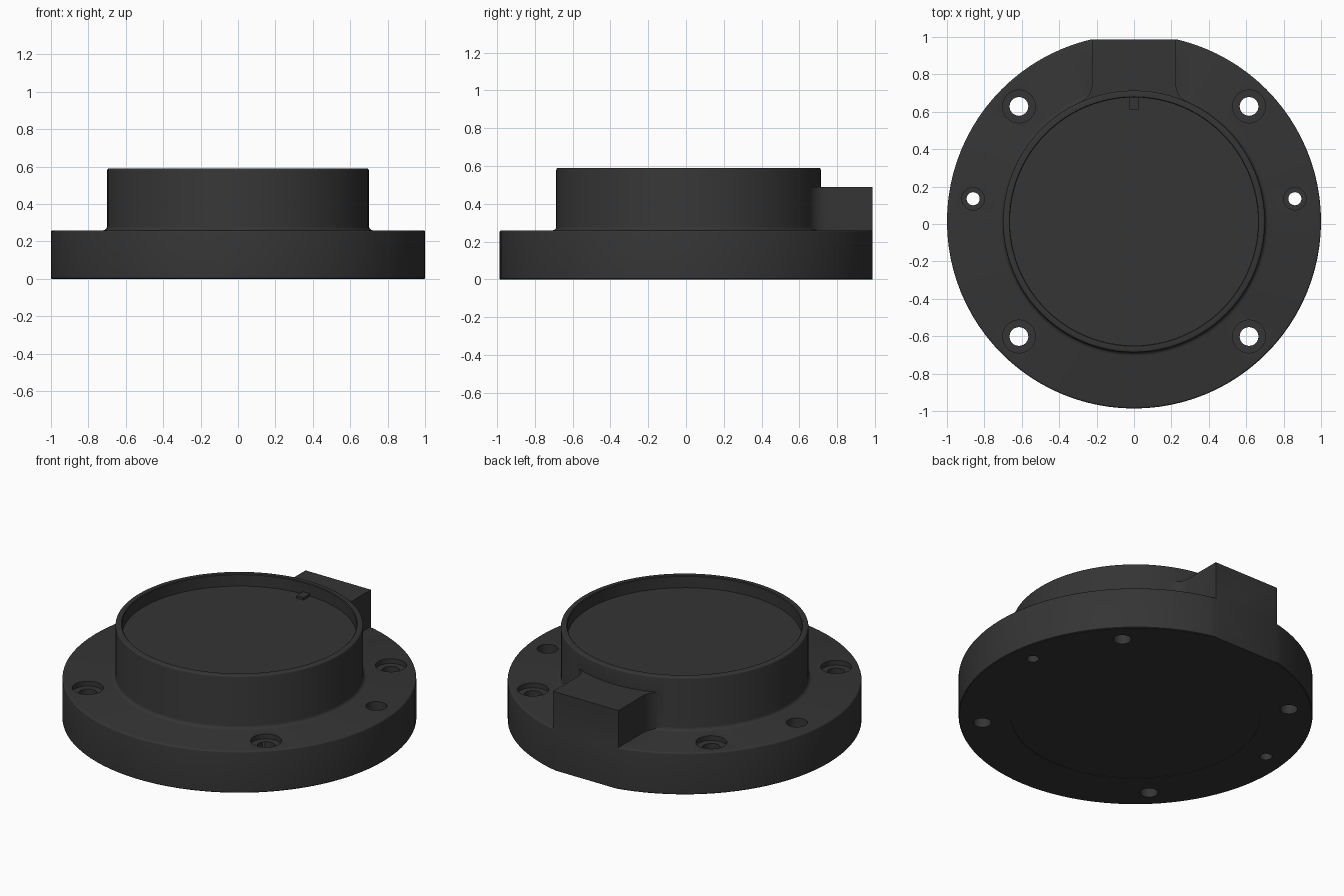
import bpy, bmesh, math

cube = bpy.data.objects.get("Cube")
if cube:
    bpy.data.objects.remove(cube, do_unlink=True)

CY = 0.0135            # axis of the round parts
FLANGE_R, FLANGE_Z = 1.0, 0.26
BOSS_R, BOSS_Z = 0.70, 0.59
RECESS_R, FLOOR_Z = 0.663, 0.515
BACK_Y = 0.987

charcoal = bpy.data.materials.new("charcoal")
charcoal.use_nodes = True
charcoal.diffuse_color = (0.035, 0.035, 0.035, 1)
charcoal.node_tree.nodes["Principled BSDF"].inputs["Base Color"].default_value = (0.035, 0.035, 0.035, 1)


def finish(name, bm):
    bmesh.ops.remove_doubles(bm, verts=bm.verts, dist=1e-5)
    bmesh.ops.recalc_face_normals(bm, faces=bm.faces)
    mesh = bpy.data.meshes.new(name)
    bm.to_mesh(mesh)
    bm.free()
    mesh.materials.append(charcoal)
    obj = bpy.data.objects.new(name, mesh)
    bpy.context.collection.objects.link(obj)
    return obj


def arc(cx, cy, r, start, end, steps=3):
    angles = [math.radians(start + (end - start) * i / steps) for i in range(steps + 1)]
    return [(cx + r * math.cos(a), cy + r * math.sin(a)) for a in angles]


def lathe(name, profile, x=0, y=CY, steps=96):
    """Revolve (radius, height) points about a vertical axis."""
    bm = bmesh.new()
    verts = [bm.verts.new((x + r, y, z)) for r, z in profile]
    edges = [bm.edges.new(pair) for pair in zip(verts, verts[1:])]
    bmesh.ops.spin(bm, geom=verts + edges, cent=(x, y, 0), axis=(0, 0, 1),
                   angle=2 * math.pi, steps=steps)
    return finish(name, bm)


def prism(name, outline, z0, z1):
    bm = bmesh.new()
    face = bm.faces.new([bm.verts.new((x, y, z0)) for x, y in outline])
    top = bmesh.ops.extrude_face_region(bm, geom=[face])["geom"]
    bmesh.ops.translate(bm, vec=(0, 0, z1 - z0),
                        verts=[v for v in top if isinstance(v, bmesh.types.BMVert)])
    return finish(name, bm)


def select_only(obj):
    bpy.ops.object.select_all(action='DESELECT')
    obj.select_set(True)
    bpy.context.view_layer.objects.active = obj


def combine(target, tool, operation):
    mod = target.modifiers.new(operation, 'BOOLEAN')
    mod.operation, mod.object, mod.solver = operation, tool, 'EXACT'
    select_only(target)
    bpy.ops.object.modifier_apply(modifier=mod.name)
    bpy.data.objects.remove(tool, do_unlink=True)


# Flange, filleted boss and recessed top in one turned profile
b, f = 0.01, 0.02
profile = [(0, 0), (FLANGE_R - 0.004, 0), (FLANGE_R, 0.004)]
profile += arc(FLANGE_R - b, FLANGE_Z - b, b, 0, 90)
profile += arc(BOSS_R + f, FLANGE_Z + f, f, 270, 180)
profile += arc(BOSS_R - b, BOSS_Z - b, b, 0, 90)
profile += [(RECESS_R + 0.004, BOSS_Z), (RECESS_R, BOSS_Z - 0.004),
            (RECESS_R, FLOOR_Z), (0, FLOOR_Z)]
body = lathe("flanged_housing", profile)

# Rear block, blended into the boss with concave corner fillets
half_w, blend = 0.225, 0.10
cx = half_w + blend
dy = math.sqrt((BOSS_R + blend) ** 2 - cx ** 2)
side = [(half_w, 1.1)]
side += arc(cx, CY + dy, blend, 180, 180 + math.degrees(math.atan2(dy, cx)), 8)
side += [(0.255, 0.60)]
outline = side + [(-x, y) for x, y in reversed(side)]
block = prism("rear_block", outline, 0.1, 0.49)
# keep the block out of the recess
combine(block, lathe("recess_keepout", [(0, -1), (0.68, -1), (0.68, 1), (0, 1), (0, -1)]), 'DIFFERENCE')
combine(body, block, 'UNION')

# Flat back face
combine(body, prism("back_cut", [(-1, BACK_Y), (1, BACK_Y), (1, 2), (-1, 2)], -1, 1), 'DIFFERENCE')


def stepped_hole(x, y, r, bore_r, depth):
    floor = FLANGE_Z - depth
    cutter = lathe("hole_cutter", [(0, -0.1), (r, -0.1), (r, floor), (bore_r, floor),
                                   (bore_r, 0.4), (0, 0.4)], x, y, 32)
    combine(body, cutter, 'DIFFERENCE')


# Four counterbored screw holes and two dowel holes
for sx in (-1, 1):
    for sy in (-1, 1):
        stepped_hole(sx * 0.615, CY + sy * 0.615, 0.05, 0.088, 0.03)
    stepped_hole(sx * 0.86, 0.135, 0.035, 0.06, 0.12)

# Shallow round seat underneath with one flat side
flat = 0.67
start = math.degrees(math.atan2(flat, math.sqrt(0.705 ** 2 - flat ** 2)))
seat = arc(0, CY, 0.705, 180 - start, 360 + start, 80)
combine(body, prism("seat_cut", seat, -0.1, 0.003), 'DIFFERENCE')

# Small index tab on the recess floor
tab = prism("index_tab", [(-0.025, 0.61), (0.025, 0.61), (0.025, 0.676), (-0.025, 0.676)],
            FLOOR_Z - 0.01, FLOOR_Z + 0.015)

select_only(body)
bpy.ops.object.shade_smooth_by_angle(angle=math.radians(35))
